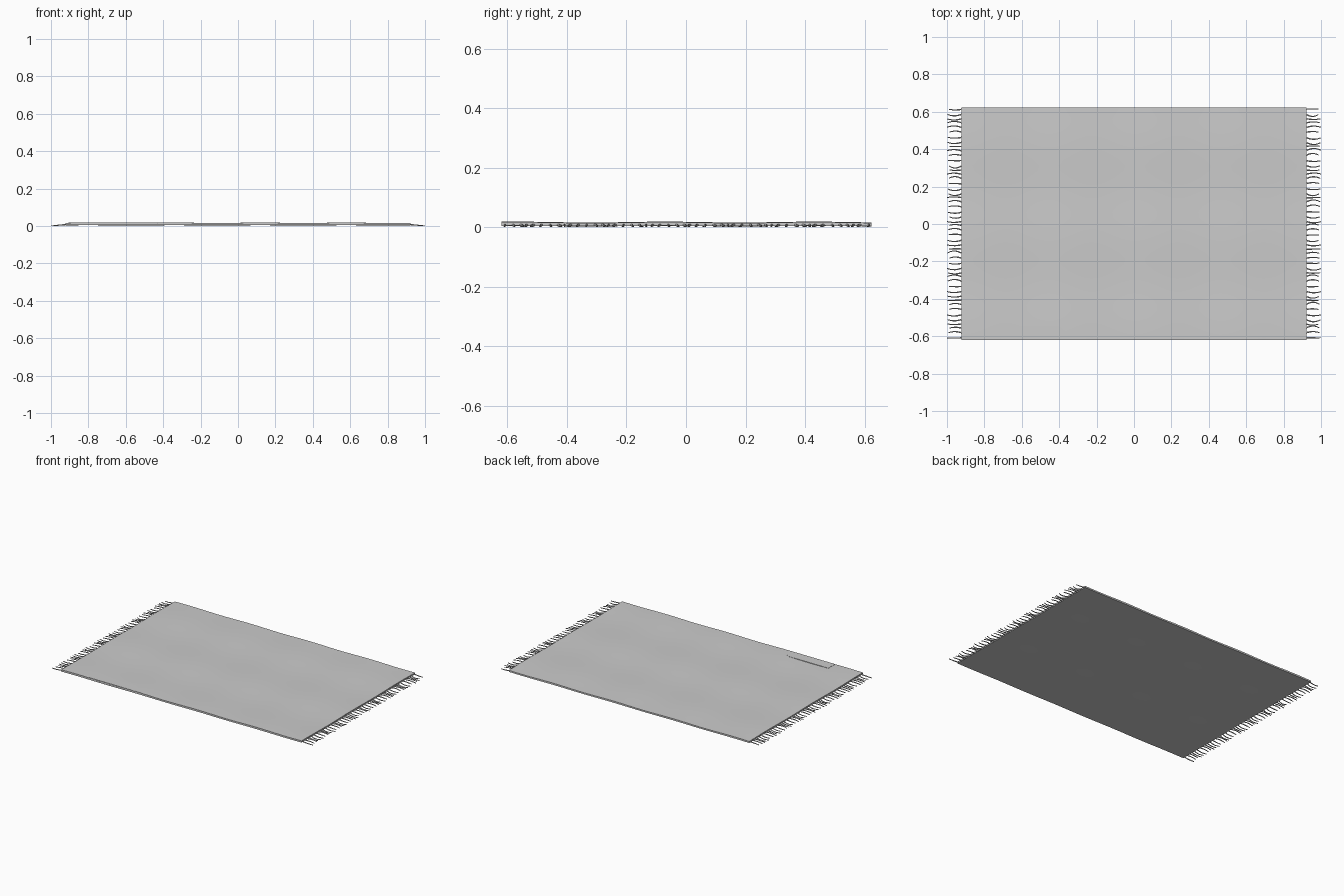
import bpy, bmesh, math, random

if "Cube" in bpy.data.objects:
    bpy.data.objects.remove(bpy.data.objects["Cube"])

random.seed(4)


def material(name, v):
    m = bpy.data.materials.new(name)
    m.diffuse_color = (v, v, v, 1)
    m.use_nodes = True
    m.node_tree.nodes["Principled BSDF"].inputs["Base Color"].default_value = m.diffuse_color
    return m


GREY = material("wool grey", 0.6)


def wave(x, y):
    # gentle ripples, 0 to about 0.006
    a = math.cos((x + 0.8) * 2 * math.pi / 0.46)
    b = math.cos((y + 0.07) * 2 * math.pi / 0.5)
    return 0.003 + 0.0015 * a + 0.0015 * b


def link(name, bm):
    me = bpy.data.meshes.new(name)
    bm.to_mesh(me)
    bm.free()
    ob = bpy.data.objects.new(name, me)
    bpy.context.collection.objects.link(ob)
    me.materials.append(GREY)
    return ob


def smooth(ob):
    bpy.ops.object.select_all(action='DESELECT')
    ob.select_set(True)
    bpy.context.view_layer.objects.active = ob
    bpy.ops.object.shade_smooth_by_angle(angle=math.radians(35))


# rug body: thin rippled slab
bm = bmesh.new()
bmesh.ops.create_grid(bm, x_segments=56, y_segments=40, size=1)
for v in bm.verts:
    x, y = v.co.x * 0.922, v.co.y * 0.622 + 0.002
    v.co = (x, y, 0.013 + wave(x, y))
top = list(bm.verts)
ret = bmesh.ops.extrude_face_region(bm, geom=bm.faces[:])
for v in ret["geom"]:
    if isinstance(v, bmesh.types.BMVert):
        v.co.z = 0.003 + 0.5 * wave(v.co.x, v.co.y)
bmesh.ops.recalc_face_normals(bm, faces=bm.faces[:])
smooth(link("rug_body", bm))

# folded flap on the front edge
bm = bmesh.new()
outline = [(-0.71, -0.619), (-0.31, -0.619), (-0.40, -0.545), (-0.71, -0.545)]
f = bm.faces.new([bm.verts.new((x, y, 0.013)) for x, y in outline])
ret = bmesh.ops.extrude_face_region(bm, geom=[f])
for v in ret["geom"]:
    if isinstance(v, bmesh.types.BMVert):
        v.co.z = 0.0195
bmesh.ops.recalc_face_normals(bm, faces=bm.faces[:])
link("front_flap", bm)


# fringe: curled strands along each short edge
def fringe(name, side):
    cu = bpy.data.curves.new(name, 'CURVE')
    cu.dimensions = '3D'
    cu.bevel_depth = 0.0038
    cu.bevel_resolution = 1
    cu.use_fill_caps = True
    n = 50
    for i in range(n):
        y0 = -0.608 + 1.222 * i / (n - 1)
        bend = 0.012 * math.sin(i * 1.15) + random.uniform(-0.004, 0.004)
        length = 0.080 if i % 5 == 0 else random.uniform(0.066, 0.079)
        s = cu.splines.new('POLY')
        s.points.add(6)
        for k, p in enumerate(s.points):
            t = k / 6
            y = y0 + bend * math.sin(t * math.pi * 0.9)
            y = max(-0.615, min(0.619, y))
            z = 0.0085 - 0.0045 * min(1, t * 1.6)
            p.co = (side * (0.915 + (length + 0.005) * t), y, z, 1)
            p.radius = 1.0 - 0.35 * t
    ob = bpy.data.objects.new(name, cu)
    bpy.context.collection.objects.link(ob)
    cu.materials.append(GREY)


fringe("left_fringe", -1)
fringe("right_fringe", 1)
